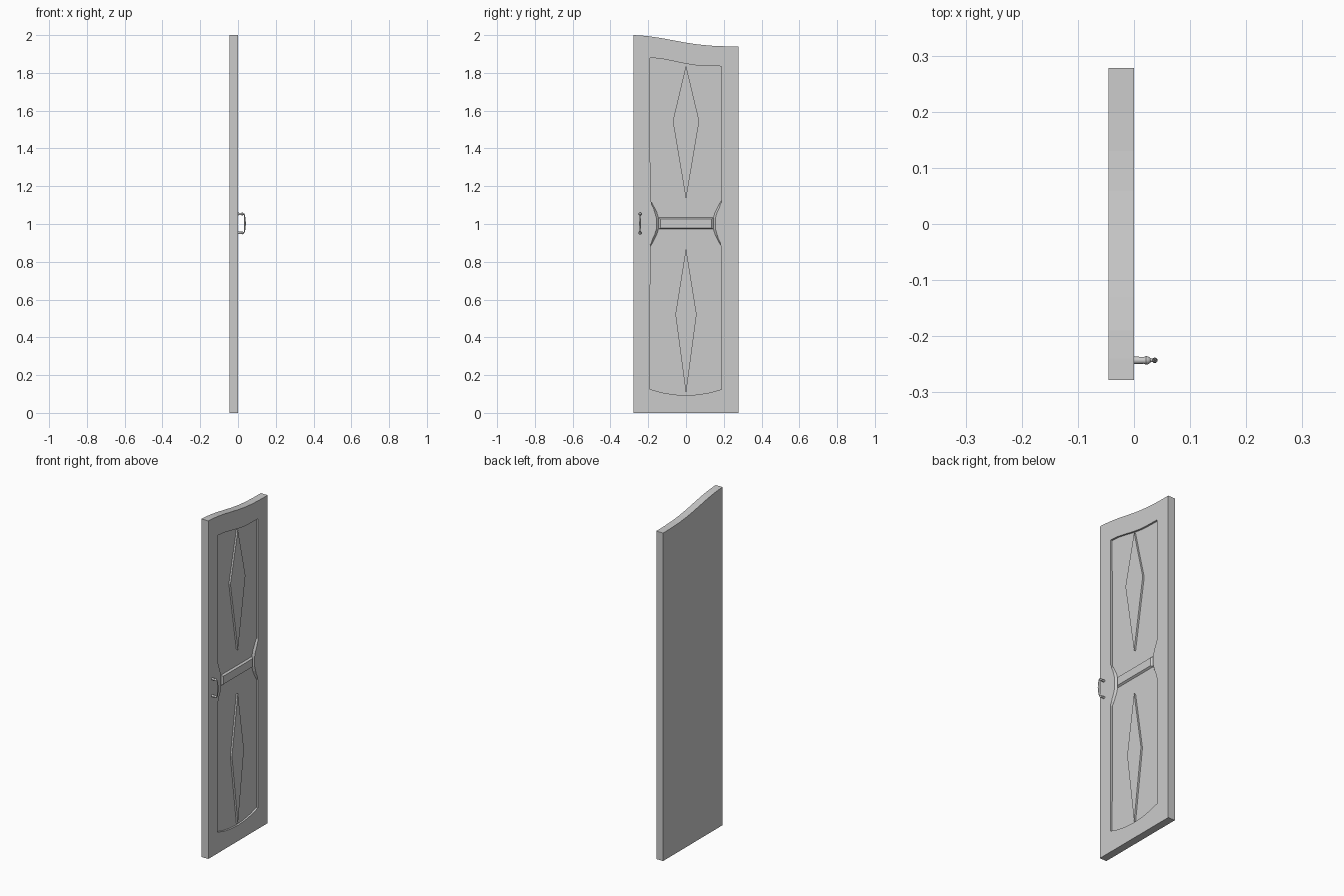
import bpy, bmesh, math
from mathutils import Matrix

if "Cube" in bpy.data.objects:
    bpy.data.objects.remove(bpy.data.objects["Cube"])


def finish(name, bm):
    bmesh.ops.recalc_face_normals(bm, faces=bm.faces)
    me = bpy.data.meshes.new(name)
    bm.to_mesh(me)
    bm.free()
    ob = bpy.data.objects.new(name, me)
    bpy.context.collection.objects.link(ob)
    return ob


def loft(name, back, front, x0, x1):
    """Solid between two matching (y, z) outlines at depths x0 and x1."""
    bm = bmesh.new()
    a = [bm.verts.new((x0, y, z)) for y, z in back]
    b = [bm.verts.new((x1, y, z)) for y, z in front]
    bm.faces.new(a)
    bm.faces.new(b)
    n = len(a)
    for i in range(n):
        j = (i + 1) % n
        bm.faces.new((a[i], a[j], b[j], b[i]))
    return finish(name, bm)


def smooth(ob):
    bpy.ops.object.select_all(action='DESELECT')
    ob.select_set(True)
    bpy.context.view_layer.objects.active = ob
    bpy.ops.object.shade_smooth_by_angle(angle=math.radians(40))


DEPTH = 0.011
MID = 1.003

# door slab with wavy top
top = [(-.278, 2), (-.24, 1.998), (-.19, 1.993), (-.13, 1.984), (-.06, 1.971),
       (0, 1.96), (.06, 1.951), (.13, 1.944), (.2, 1.941), (.278, 1.94)]
outline = [(-.278, 0)] + top + [(.278, 0)]
slab = loft("door_slab", outline, outline, -.045, 0)


# recessed panel field, pinched at the waist with sloping walls there
def panel_outline(pinch):
    upper = [(-.19, 1.88), (-.13, 1.875), (-.06, 1.861), (0, 1.848),
             (.06, 1.839), (.13, 1.836), (.188, 1.835)]
    lower = [(.188, .125), (.13, .108), (.065, .097), (0, .093),
             (-.065, .097), (-.13, .108), (-.19, .125)]
    half = [(.188, .122), (.182 - pinch * .6, .102), (.165 - pinch, .06), (.156 - pinch, .03)]
    right = [(y, MID + z) for y, z in half] + [(y, MID - z) for y, z in reversed(half)]
    left = [(-y - .001, z) for y, z in reversed(right)]
    return upper + right + lower + left


def cutter_panel():
    # continue the slope past the surface so the cut is clean
    ob = loft("panel_cutter", panel_outline(.011), panel_outline(-.011), -DEPTH, DEPTH)
    ob.hide_render = True
    ob.hide_viewport = True
    return ob


cut = slab.modifiers.new("panel_recess", 'BOOLEAN')
cut.operation = 'DIFFERENCE'
cut.solver = 'EXACT'
cut.object = cutter_panel()


# raised diamonds
def diamond(name, w, z0, zm, z1):
    pts = [(0, z0), (w, zm), (0, z1), (-w, zm)]
    return loft(name, pts, pts, -DEPTH - .002, -.0005)


diamond("upper_diamond", .07, 1.13, 1.545, 1.84)
diamond("lower_diamond", .056, .10, .522, .872)


# chamfered middle rail
def rect(w, h):
    return [(-w, MID - h), (w, MID - h), (w, MID + h), (-w, MID + h)]


loft("middle_rail", rect(.148, .031), rect(.135, .024), -DEPTH - .001, 0)


# handle posts, turned about the x axis
HY = -.243
for name, z in (("upper_handle_post", MID + .05), ("lower_handle_post", MID - .05)):
    profile = [(0, .0068), (.018, .006), (.021, .0078), (.025, .007), (.029, .0045), (.031, 0)]
    bm = bmesh.new()
    vs = [bm.verts.new((x, r, 0)) for x, r in [(-.001, 0), (-.001, .0068)] + profile]
    es = [bm.edges.new(p) for p in zip(vs, vs[1:])]
    bmesh.ops.spin(bm, geom=vs + es, cent=(0, 0, 0), axis=(1, 0, 0),
                   angle=math.tau, steps=16, use_duplicate=False)
    bmesh.ops.remove_doubles(bm, verts=bm.verts, dist=1e-5)
    bmesh.ops.transform(bm, matrix=Matrix.Translation((0, HY, z)), verts=bm.verts)
    smooth(finish(name, bm))

# bowed grip, thicker in the middle
half = [(.024, .0505, .8), (.031, .0495, .8), (.0345, .043, .7), (.036, .03, .8), (.0365, .018, 1.05)]
path = half + [(.037, 0, 1.25)] + [(x, -z, r) for x, z, r in reversed(half)]
cu = bpy.data.curves.new("handle_grip", 'CURVE')
cu.dimensions = '3D'
cu.bevel_depth = .004
cu.bevel_resolution = 3
cu.use_fill_caps = True
sp = cu.splines.new('POLY')
sp.points.add(len(path) - 1)
for p, (x, z, r) in zip(sp.points, path):
    p.co = (x, HY, MID + z, 1)
    p.radius = r
grip = bpy.data.objects.new("handle_grip", cu)
bpy.context.collection.objects.link(grip)
bpy.ops.object.select_all(action='DESELECT')
grip.select_set(True)
bpy.context.view_layer.objects.active = grip
bpy.ops.object.convert(target='MESH')
smooth(bpy.context.view_layer.objects.active)
